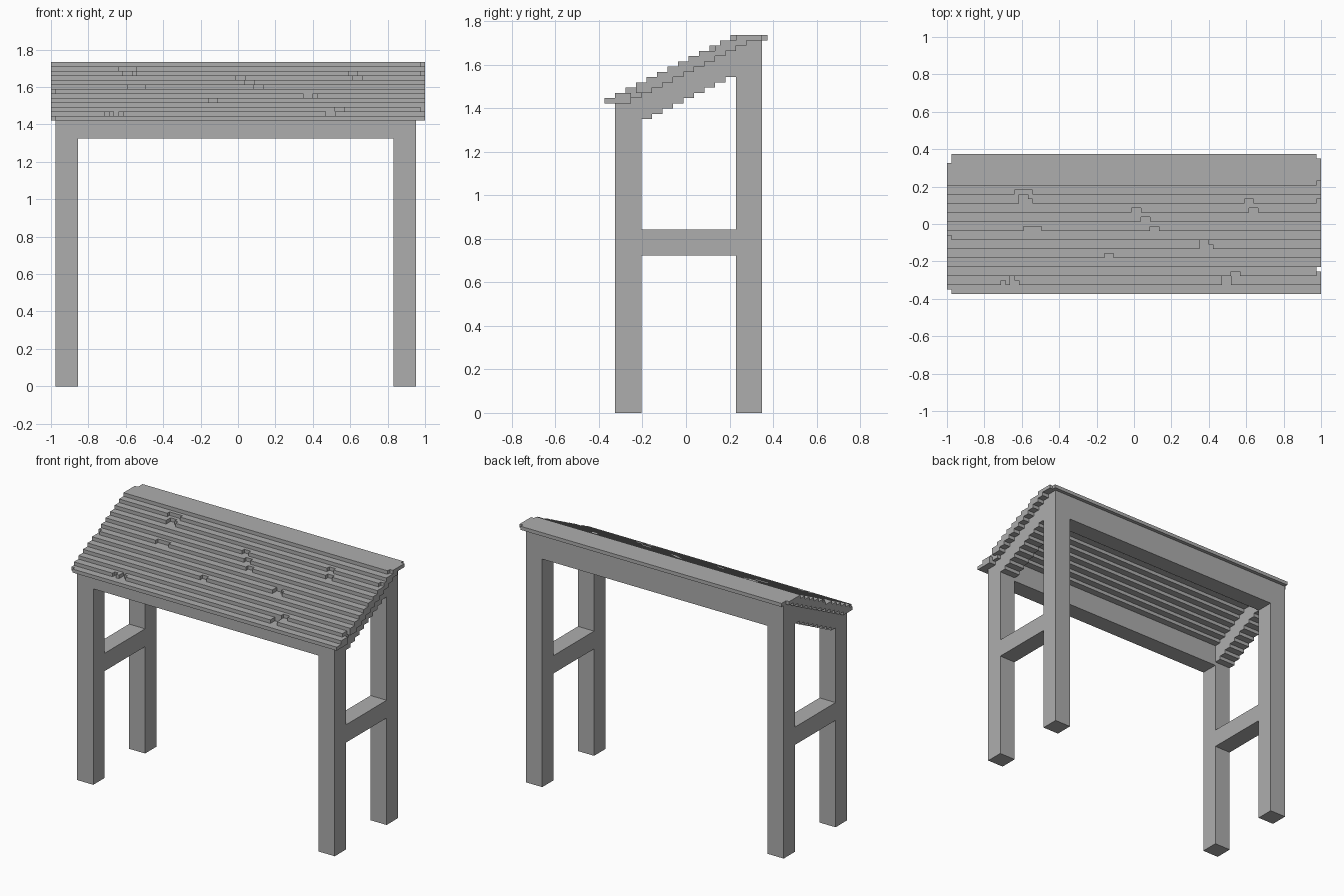
import bpy
import bmesh

cube = bpy.data.objects.get("Cube")
if cube:
    bpy.data.objects.remove(cube)

# Block grid: the shelter is 83 wide, 31 deep and 72 high
WIDTH, DEPTH = 83, 31
U = 2 / WIDTH

grey = bpy.data.materials.new("plain grey")
grey.use_nodes = True
colour = (0.42, 0.42, 0.42, 1)
grey.diffuse_color = colour
grey.node_tree.nodes["Principled BSDF"].inputs["Base Color"].default_value = colour


def prism(name, points, direction):
    """Extrude a closed outline, given in blocks, along a direction."""
    bm = bmesh.new()

    def place(p):
        return ((p[0] - WIDTH / 2) * U, (p[1] - DEPTH / 2) * U, p[2] * U)

    face = bm.faces.new([bm.verts.new(place(p)) for p in points])
    ext = bmesh.ops.extrude_face_region(bm, geom=[face])
    verts = [g for g in ext["geom"] if isinstance(g, bmesh.types.BMVert)]
    bmesh.ops.translate(bm, verts=verts, vec=[d * U for d in direction])
    bmesh.ops.recalc_face_normals(bm, faces=bm.faces[:])
    mesh = bpy.data.meshes.new(name)
    bm.to_mesh(mesh)
    bm.free()
    mesh.materials.append(grey)
    obj = bpy.data.objects.new(name, mesh)
    bpy.context.collection.objects.link(obj)
    return obj


def side_profile(name, x0, x1, yz):
    return prism(name, [(x0, y, z) for y, z in yz], (x1 - x0, 0, 0))


def front_section(z0):
    return [(2, z0), (7, z0), (7, 60), (5, 60), (5, 59), (2, 59)]


def back_section(z0):
    return [(25, z0), (30, z0), (30, 71), (27, 71), (27, 70), (25, 70)]


# Posts, middle braces and stepped rafters on each side
rafter = []
for j in range(9):
    rafter += [(7 + 2 * j, 56 + j), (9 + 2 * j, 56 + j)]
for j in reversed(range(9)):
    rafter += [(9 + 2 * j, 61 + j), (7 + 2 * j, 61 + j)]

for side, x in (("right", 1), ("left", 76)):
    side_profile(f"front_{side}_post", x, x + 5, front_section(0))
    side_profile(f"back_{side}_post", x, x + 5, back_section(0))
    side_profile(f"{side}_brace", x, x + 5, [(7, 30), (25, 30), (25, 35), (7, 35)])
    side_profile(f"{side}_rafter", x, x + 5, rafter)

# Long beams between the posts
side_profile("front_beam", 6, 76, front_section(55))
side_profile("back_beam", 6, 76, back_section(64))

# Chips in the front edge of each roof board: start, end, depth
front_chips = {
    0: [(0, 1, 1)],
    1: [(12, 13, 1), (14, 15, 2), (15, 16, 1), (61, 63, 2)],
    2: [(63, 65, 1), (82, 83, 2)],
    4: [(35, 37, 1)],
    5: [(56, 58, 2), (58, 59, 1)],
    6: [(0, 1, 1)],
    7: [(17, 21, 1), (45, 47, 1)],
    8: [(43, 45, 1)],
    9: [(41, 43, 1), (67, 69, 1)],
    10: [(16, 18, 2), (18, 19, 1), (66, 68, 1), (82, 83, 1)],
    11: [(15, 19, 1)],
    12: [(82, 83, 1)],
}
back_chips = {1: [(82, 83, 2)], 12: [(0, 1, 2), (82, 83, 1)]}


def chipped_edge(y, chips, inward):
    edge, x = [], 0
    for a, b, depth in chips:
        if a > x:
            edge += [(x, y), (a, y)]
        edge += [(a, y + inward * depth), (b, y + inward * depth)]
        x = b
    if x < WIDTH:
        edge += [(x, y), (WIDTH, y)]
    return [p for i, p in enumerate(edge) if i == 0 or p != edge[i - 1]]


# Overlapping roof boards, each one block higher and two further back
for k in range(13):
    front = 2 * k
    back = DEPTH if k == 12 else front + 5
    outline = chipped_edge(front, front_chips.get(k, []), 1)
    outline += reversed(chipped_edge(back, back_chips.get(k, []), -1))
    prism(f"roof_board_{k + 1}", [(x, y, 59 + k) for x, y in outline], (0, 0, 1))
